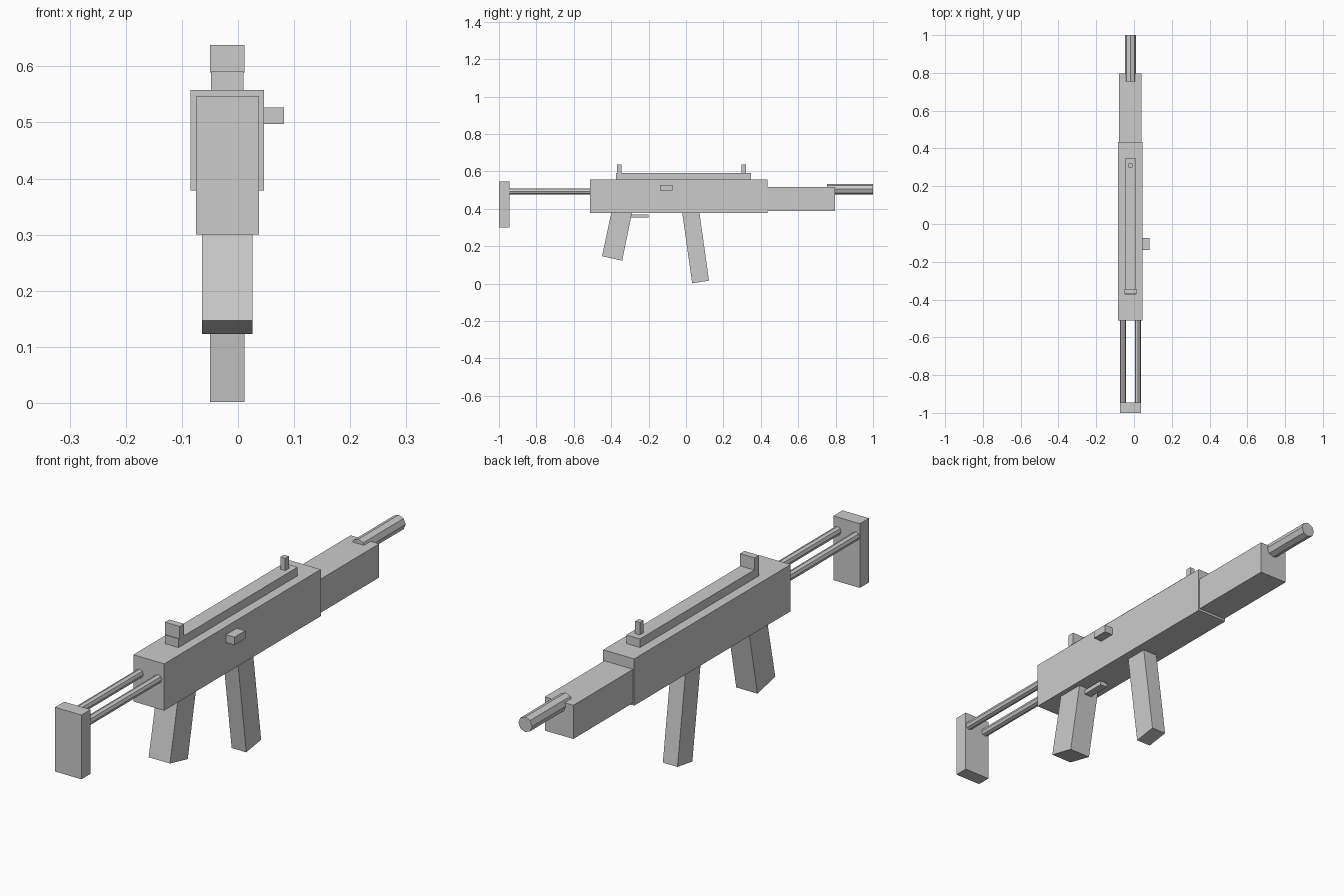
import bpy, bmesh, math
from mathutils import Matrix, Vector

if "Cube" in bpy.data.objects:
    bpy.data.objects.remove(bpy.data.objects["Cube"])

CX = -0.019  # centre plane of the body


def make_object(name, bm):
    bmesh.ops.recalc_face_normals(bm, faces=bm.faces)
    mesh = bpy.data.meshes.new(name)
    bm.to_mesh(mesh)
    bm.free()
    obj = bpy.data.objects.new(name, mesh)
    bpy.context.collection.objects.link(obj)
    return obj


def prism(name, profile, x0, x1):
    """Extrude a (y, z) profile from x0 to x1."""
    bm = bmesh.new()
    face = bm.faces.new([bm.verts.new((x0, y, z)) for y, z in profile])
    ext = bmesh.ops.extrude_face_region(bm, geom=[face])
    verts = [v for v in ext["geom"] if isinstance(v, bmesh.types.BMVert)]
    bmesh.ops.translate(bm, verts=verts, vec=Vector((x1 - x0, 0, 0)))
    return make_object(name, bm)


def box(name, x, y, z):
    return prism(name, [(y[0], z[0]), (y[1], z[0]), (y[1], z[1]), (y[0], z[1])], *x)


def rod(name, x, z, radius, y0, y1, sides=8):
    """Flat-sided cylinder along y."""
    bm = bmesh.new()
    mat = Matrix.Translation((x, (y0 + y1) / 2, z)) @ Matrix.Rotation(math.pi / 2, 4, 'X')
    bmesh.ops.create_cone(bm, cap_ends=True, segments=sides, radius1=radius,
                          radius2=radius, depth=y1 - y0, matrix=mat)
    return make_object(name, bm)


# Main body and fore-end
box("body", (-0.085, 0.046), (-0.512, 0.435), (0.379, 0.558))
box("fore_end", (-0.080, 0.041), (0.43, 0.796), (0.388, 0.517))
rod("barrel", CX, 0.505, 0.029, 0.755, 1.0)

# Top rail with sights
box("top_rail", (-0.048, 0.010), (-0.374, 0.347), (0.556, 0.591))
box("rear_sight", (-0.050, 0.012), (-0.370, -0.344), (0.589, 0.638))
box("front_sight", (CX - 0.010, CX + 0.010), (0.298, 0.320), (0.589, 0.638))

# Side handle
box("side_handle", (0.040, 0.082), (-0.138, -0.073), (0.497, 0.527))

# Slanted grip and magazine
prism("grip", [(-0.395, 0.400), (-0.449, 0.147), (-0.341, 0.123), (-0.285, 0.400)],
      -0.064, 0.026)
prism("magazine", [(-0.023, 0.400), (0.033, 0.002), (0.123, 0.016), (0.069, 0.400)],
      -0.050, 0.012)
box("trigger", (CX - 0.016, CX + 0.016), (-0.310, -0.200), (0.354, 0.371))

# Rear support: two rods and end plate
for side, label in ((-1, "left"), (1, "right")):
    rod("stock_rod_" + label, CX + side * 0.039, 0.494, 0.016, -0.955, -0.50)
box("stock_plate", (-0.075, 0.037), (-1.0, -0.945), (0.300, 0.546))
